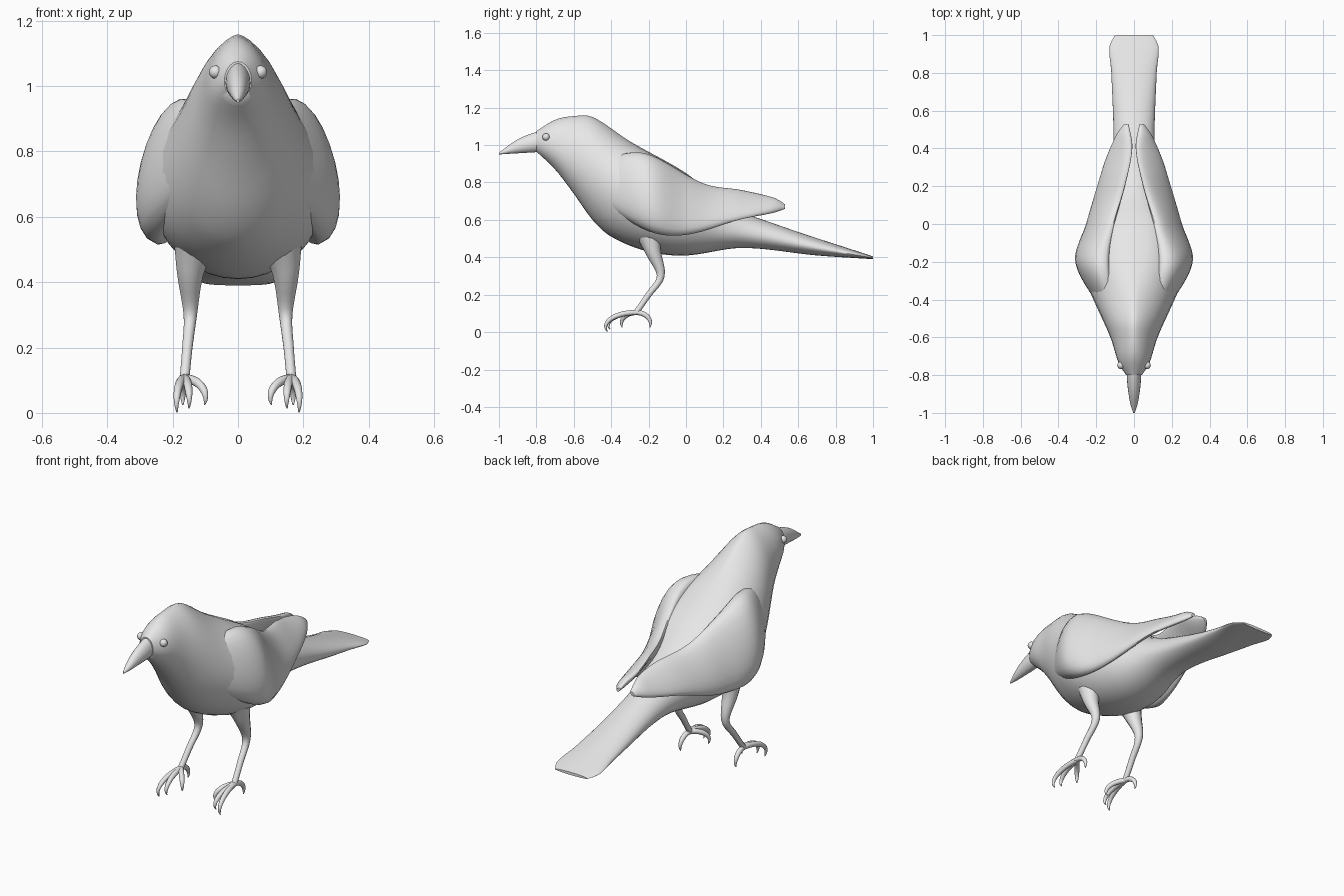
import bpy, bmesh, math
from mathutils import Vector

cube = bpy.data.objects.get("Cube")
if cube:
    bpy.data.objects.remove(cube)

mat = bpy.data.materials.new("plain grey")
mat.use_nodes = True
mat.diffuse_color = (0.8, 0.8, 0.8, 1)
bsdf = next(n for n in mat.node_tree.nodes if n.type == 'BSDF_PRINCIPLED')
bsdf.inputs["Base Color"].default_value = mat.diffuse_color


def finish(name, bm):
    bmesh.ops.recalc_face_normals(bm, faces=bm.faces)
    mesh = bpy.data.meshes.new(name)
    bm.to_mesh(mesh)
    bm.free()
    mesh.shade_smooth()
    mesh.set_sharp_from_angle(angle=math.radians(50))
    mesh.materials.append(mat)
    bpy.context.collection.objects.link(bpy.data.objects.new(name, mesh))


def curve(*points):
    """Return a smooth function through (position, value) points."""
    last = len(points) - 1

    def slope(i):
        (a, va), (b, vb) = points[max(i - 1, 0)], points[min(i + 1, last)]
        return (vb - va) / (b - a)

    def value(pos):
        i = 0
        while i < last - 1 and pos > points[i + 1][0]:
            i += 1
        (a, va), (b, vb) = points[i], points[i + 1]
        span = b - a
        t = (pos - a) / span
        blend = t * t * (3 - 2 * t)
        ease_in = t * (1 - t) ** 2
        ease_out = t * t * (t - 1)
        return (va + (vb - va) * blend
                + span * (slope(i) * ease_in + slope(i + 1) * ease_out))
    return value


def spread(start, end, count):
    return [start + (end - start) * i / count for i in range(count + 1)]


def circle(sides):
    return [(math.cos(a), math.sin(a)) for a in spread(0, math.tau, sides)[:-1]]


def power(value, exponent):
    return math.copysign(abs(value) ** exponent, value)


def skin(name, rings, side=1):
    """Bridge rings of points into a capped surface."""
    bm = bmesh.new()
    loops = [[bm.verts.new((side * x, y, z)) for x, y, z in ring] for ring in rings]
    for near, far in zip(loops, loops[1:]):
        for i in range(len(near)):
            bm.faces.new((near[i - 1], near[i], far[i], far[i - 1]))
    bm.faces.new(loops[0])
    bm.faces.new(loops[-1])
    finish(name, bm)


def egg_loft(name, stations, top, bottom, width, pinch, sides):
    """Egg-shaped sections along y; pinch narrows or broadens the upper half."""
    rings = []
    for y in stations:
        low, high = bottom(y), top(y)
        middle = low + (high - low) * 0.44
        rings.append([(width(y) * power(s, pinch(y) if c > 0 else 1), y,
                       middle + c * (high - middle if c > 0 else middle - low))
                      for c, s in circle(sides)])
    skin(name, rings)


def tube(name, path, radii, side, sides=10):
    """Round sections across a path."""
    rings = []
    for i, (p, r) in enumerate(zip(path, radii)):
        along = (path[min(i + 1, len(path) - 1)] - path[max(i - 1, 0)]).normalized()
        u = along.cross(Vector((1, 0, 0))).normalized()
        v = along.cross(u)
        rings.append([p + r * (u * c + v * s) for c, s in circle(sides)])
    skin(name, rings, side)


# Head, body and tail in one flowing skin
egg_loft(
    "body_and_tail", spread(-0.8, 1, 60),
    top=curve((-.8, 1.075), (-.7, 1.135), (-.6, 1.155), (-.5, 1.15), (-.3, 1.02),
              (0, .85), (.2, .69), (.5, .57), (1, .405)),
    bottom=curve((-.8, .965), (-.7, .87), (-.6, .74), (-.5, .6), (-.4, .51),
                 (-.2, .43), (0, .41), (.3, .45), (.7, .41), (1, .39)),
    width=curve((-.8, .042), (-.74, .08), (-.6, .125), (-.4, .215), (-.3, .255),
                (-.2, .265), (0, .22), (.2, .14), (.4, .11), (.8, .12), (.94, .13),
                (1, .1)),
    pinch=curve((-.8, 1), (-.6, 1.3), (-.4, 1.4), (-.2, .9), (0, .7), (.2, 1), (1, 1)),
    sides=32)

# Beak
egg_loft(
    "beak", spread(-1, -0.75, 12),
    top=curve((-1, .96), (-.9, 1.03), (-.8, 1.07), (-.75, 1.075)),
    bottom=curve((-1, .95), (-.75, .965)),
    width=curve((-1, .004), (-.95, .02), (-.85, .035), (-.75, .04)),
    pinch=curve((-1, 1), (-.75, 1.2)),
    sides=20)

# Folded wing: inner top edge, outer bottom edge and outward bulge
inner_x = curve((-.5, .1), (-.2, .15), (0, .11), (.2, .05), (.4, .01), (.53, .03))
inner_z = curve((-.5, .88), (-.35, .95), (-.2, .95), (.1, .79), (.3, .755), (.48, .71),
                (.53, .68))
outer_x = curve((-.5, .13), (-.2, .25), (0, .23), (.3, .16), (.45, .1), (.53, .05))
outer_z = curve((-.5, .72), (-.2, .54), (0, .52), (.3, .605), (.47, .64), (.53, .66))
bulge = curve((-.5, .02), (-.4, .055), (-.2, .1), (0, .06), (.3, .03), (.48, .025),
              (.53, .01))


def wing(name, side):
    rings = []
    for y in spread(-0.5, 0.53, 40):
        inner = Vector((inner_x(y), inner_z(y)))
        outer = Vector((outer_x(y), outer_z(y)))
        middle, half = (inner + outer) / 2, (outer - inner) / 2
        out = Vector((-half.y, half.x)).normalized() * bulge(y)
        points = [middle + half * c + out * (power(s, 0.85) if s > 0 else s * 0.6)
                  for c, s in circle(24)]
        rings.append([(p.x, y, p.y) for p in points])
    skin(name, rings, side)


# Leg from thigh through heel joint to foot: x, y, z and radius
LEG = [(.13, -.2, .53, .07), (.146, -.175, .43, .042),
       (.146, -.135, .3, .021), (.155, -.2, .2, .016), (.164, -.27, .1, .015)]


def leg(name, side):
    channels = [curve(*enumerate(column)) for column in zip(*LEG)]
    steps = spread(0, len(LEG) - 1, 20)
    path = [Vector([channel(t) for channel in channels[:3]]) for t in steps]
    tube(name, path, [channels[3](t) for t in steps], side, 14)


# Toes arch out from the foot and curl under into claws: reach in x and y, drop
FOOT = Vector((.164, -.265, .105))
TOES = {"outer_toe": (.024, -.165, .077), "middle_toe": (-.015, -.15, .067),
        "inner_toe": (-.065, -.08, .06), "back_toe": (.005, .075, .06)}


def toe(name, reach_x, reach_y, drop, side):
    steps = spread(0, 1, 14)
    path = []
    for t in steps:
        bend = math.radians(110) * t
        out = math.sin(bend)
        path.append(FOOT + Vector((reach_x * out, reach_y * out,
                                   drop * (math.cos(bend) - 1))))
    tube(name, path, [.014 - .012 * t ** 3 for t in steps], side)


def eye(name, side):
    bm = bmesh.new()
    bmesh.ops.create_uvsphere(bm, u_segments=16, v_segments=10, radius=0.02)
    bmesh.ops.translate(bm, verts=bm.verts, vec=(side * 0.069, -0.748, 1.043))
    finish(name, bm)


for label, side in (("left", 1), ("right", -1)):
    wing(label + "_wing", side)
    leg(label + "_leg", side)
    eye(label + "_eye", side)
    for toe_name, (reach_x, reach_y, drop) in TOES.items():
        toe(label + "_" + toe_name, reach_x, reach_y, drop, side)
